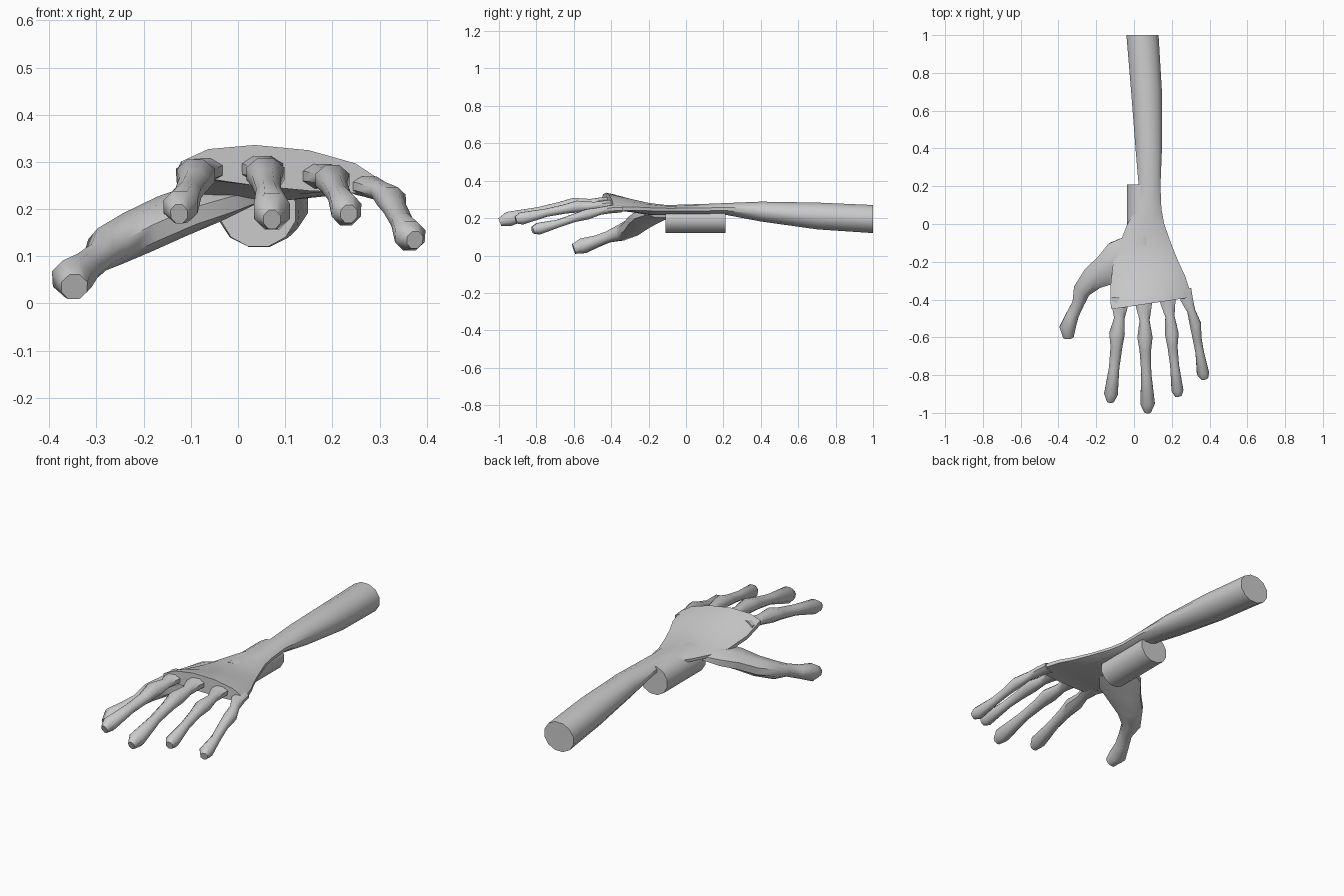
import bpy, bmesh, math
from mathutils import Vector

grey = bpy.data.materials.new("light_grey")
grey.diffuse_color = (0.6, 0.6, 0.6, 1)


def loft(name, rings, angle=40):
    """Skin a list of equal-sized rings and cap both ends."""
    bm = bmesh.new()
    loops = [[bm.verts.new(p) for p in ring] for ring in rings]
    n = len(loops[0])
    for a, b in zip(loops, loops[1:]):
        for i in range(n):
            j = (i + 1) % n
            bm.faces.new((a[i], a[j], b[j], b[i]))
    bm.faces.new(loops[0])
    bm.faces.new(loops[-1])
    bmesh.ops.recalc_face_normals(bm, faces=bm.faces)
    mesh = bpy.data.meshes.new(name)
    bm.to_mesh(mesh)
    bm.free()
    mesh.materials.append(grey)
    obj = bpy.data.objects.new(name, mesh)
    bpy.context.collection.objects.link(obj)
    bpy.ops.object.select_all(action='DESELECT')
    obj.select_set(True)
    bpy.context.view_layer.objects.active = obj
    bpy.ops.object.shade_smooth_by_angle(angle=math.radians(angle))


def angles(n):
    return [2 * math.pi * (i + 0.5) / n for i in range(n)]


def arm_ring(y, xl, xr, zl, zr, up, down):
    """Cross-section with tilted centre line; knuckle end is skewed."""
    ring = []
    skew = 0.15 if y < -0.25 else 0
    for a in angles(12):
        x = (xl + xr) / 2 + (xr - xl) / 2 * math.cos(a) / math.cos(math.pi / 12)
        f = (x - xl) / (xr - xl)
        s = math.sin(a)
        z = zl + (zr - zl) * f + s * (up if s > 0 else down) / math.cos(math.pi / 12)
        ring.append((x, y + skew * (x - 0.09), z))
    return ring


def digit(name, path):
    """Tube through stations of x, y, z, half width, half height."""
    pts = [Vector(p[:3]) for p in path]
    rings = []
    for i, p in enumerate(path):
        t = (pts[min(i + 1, len(pts) - 1)] - pts[max(i - 1, 0)]).normalized()
        side = t.cross(Vector((0, 0, 1))).normalized()
        up = side.cross(t)
        rings.append([pts[i] + side * p[3] * math.cos(a) * 1.06
                      + up * p[4] * math.sin(a) * 1.06 for a in angles(8)])
    loft(name, rings, 50)


# Forearm running into the wrist and arched palm
loft("forearm_and_palm", [arm_ring(*s) for s in (
    (1.00, -0.040, 0.130, 0.195, 0.195, 0.075, 0.075),
    (0.70, -0.015, 0.148, 0.210, 0.210, 0.073, 0.070),
    (0.40, 0.008, 0.148, 0.235, 0.235, 0.053, 0.053),
    (0.20, 0.025, 0.140, 0.250, 0.250, 0.030, 0.030),
    (0.08, 0.010, 0.145, 0.245, 0.245, 0.030, 0.028),
    (0.00, -0.035, 0.160, 0.240, 0.245, 0.030, 0.025),
    (-0.10, -0.075, 0.195, 0.235, 0.245, 0.028, 0.022),
    (-0.20, -0.110, 0.235, 0.235, 0.245, 0.040, 0.022),
    (-0.30, -0.125, 0.270, 0.252, 0.245, 0.055, 0.015),
    (-0.38, -0.125, 0.295, 0.275, 0.242, 0.065, 0.012),
    (-0.42, -0.120, 0.305, 0.283, 0.242, 0.068, 0.018))])

# Short cylinder under the wrist
loft("wrist_cylinder", [[(0.043 + 0.082 * math.cos(a), y, 0.195 + 0.077 * math.sin(a))
                         for a in angles(12)] for y in (-0.11, 0.21)])

# Fingers: wide root, narrow shaft, knuckle, narrow shaft, broad tip
digit("index_finger", (
    (-0.070, -0.39, 0.285, 0.050, 0.028), (-0.075, -0.44, 0.282, 0.042, 0.026),
    (-0.078, -0.50, 0.275, 0.028, 0.024), (-0.090, -0.58, 0.272, 0.042, 0.034),
    (-0.093, -0.65, 0.255, 0.032, 0.028), (-0.105, -0.76, 0.235, 0.028, 0.025),
    (-0.122, -0.90, 0.205, 0.037, 0.035), (-0.125, -0.94, 0.190, 0.018, 0.022)))
digit("middle_finger", (
    (0.050, -0.39, 0.285, 0.050, 0.030), (0.052, -0.44, 0.285, 0.042, 0.028),
    (0.056, -0.51, 0.278, 0.027, 0.025), (0.058, -0.60, 0.275, 0.041, 0.034),
    (0.060, -0.67, 0.260, 0.031, 0.028), (0.065, -0.79, 0.235, 0.027, 0.024),
    (0.072, -0.95, 0.195, 0.039, 0.040), (0.072, -0.995, 0.178, 0.018, 0.022)))
digit("ring_finger", (
    (0.175, -0.37, 0.270, 0.050, 0.028), (0.180, -0.42, 0.270, 0.040, 0.026),
    (0.190, -0.49, 0.265, 0.025, 0.022), (0.200, -0.58, 0.262, 0.037, 0.032),
    (0.204, -0.65, 0.248, 0.027, 0.025), (0.215, -0.75, 0.228, 0.024, 0.022),
    (0.230, -0.88, 0.198, 0.032, 0.034), (0.235, -0.91, 0.190, 0.018, 0.020)))
digit("little_finger", (
    (0.265, -0.35, 0.250, 0.040, 0.020), (0.280, -0.40, 0.248, 0.033, 0.022),
    (0.303, -0.46, 0.238, 0.022, 0.020), (0.325, -0.53, 0.220, 0.031, 0.028),
    (0.333, -0.60, 0.200, 0.024, 0.022), (0.348, -0.68, 0.172, 0.023, 0.021),
    (0.365, -0.79, 0.143, 0.033, 0.032), (0.375, -0.82, 0.135, 0.018, 0.019)))

# Thumb sweeping down and outward from the palm
digit("thumb", (
    (0.000, -0.14, 0.228, 0.090, 0.025), (-0.070, -0.19, 0.212, 0.110, 0.040),
    (-0.140, -0.24, 0.185, 0.085, 0.045), (-0.215, -0.285, 0.150, 0.065, 0.045),
    (-0.275, -0.35, 0.120, 0.047, 0.042), (-0.295, -0.42, 0.098, 0.032, 0.030),
    (-0.325, -0.48, 0.075, 0.034, 0.032), (-0.352, -0.55, 0.052, 0.043, 0.042),
    (-0.347, -0.60, 0.035, 0.028, 0.028)))
